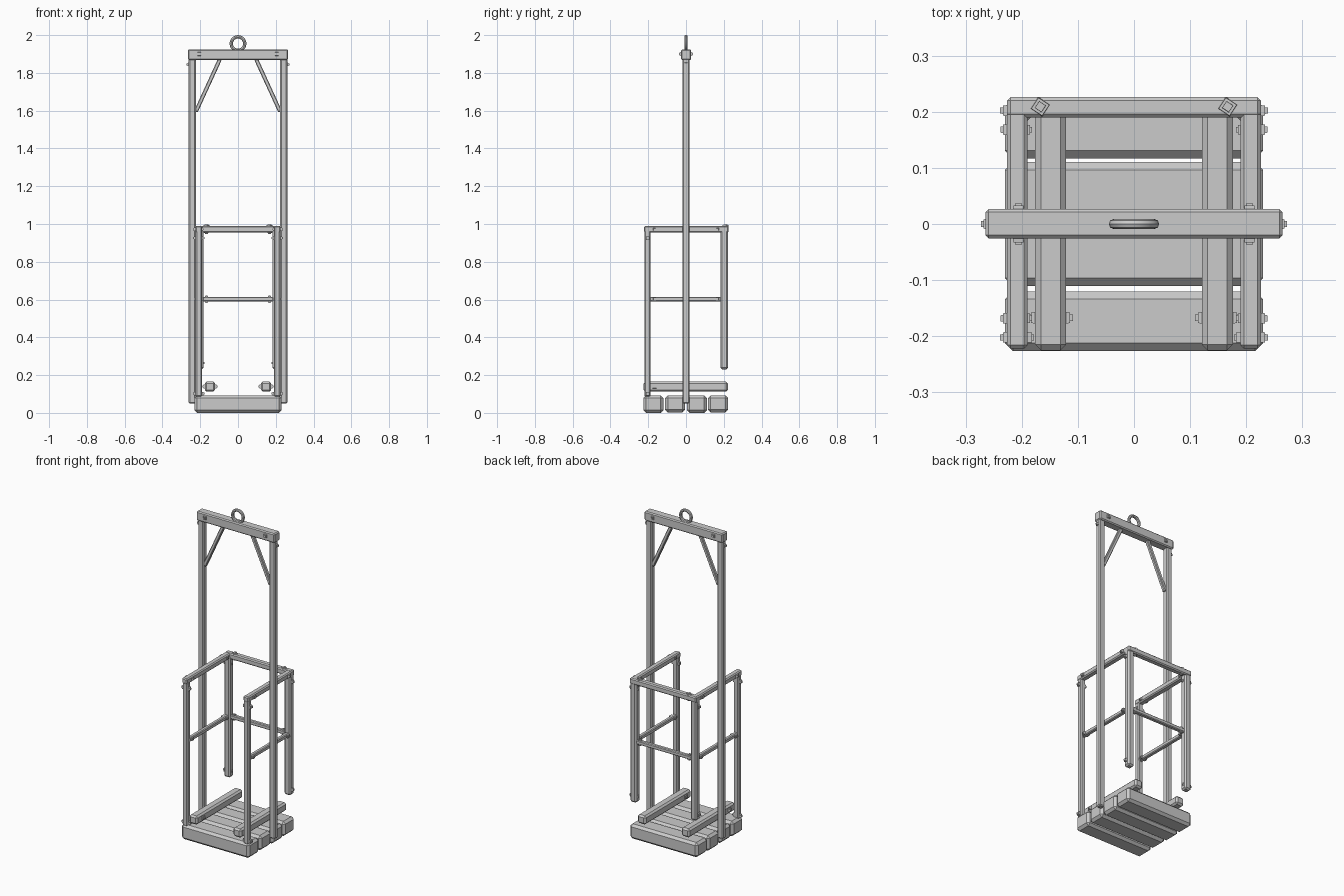
import bpy, bmesh
from mathutils import Vector, Matrix

if "Cube" in bpy.data.objects:
    bpy.data.objects.remove(bpy.data.objects["Cube"])


def finish(bm, name):
    bmesh.ops.recalc_face_normals(bm, faces=bm.faces)
    me = bpy.data.meshes.new(name)
    bm.to_mesh(me)
    bm.free()
    ob = bpy.data.objects.new(name, me)
    bpy.context.collection.objects.link(ob)
    return ob


def timber(name, lo, hi, chamfer=0.006):
    """Chamfered square timber between two corners."""
    lo, hi = Vector(lo), Vector(hi)
    lo, hi = Vector(map(min, lo, hi)), Vector(map(max, lo, hi))
    bm = bmesh.new()
    bmesh.ops.create_cube(bm, size=1)
    for v in bm.verts:
        v.co = Vector(a * b for a, b in zip(v.co, hi - lo)) + (lo + hi) / 2
    bmesh.ops.bevel(bm, geom=bm.edges[:], offset=chamfer, segments=1,
                    affect='EDGES', profile=0.5)
    return finish(bm, name)


def strut(name, a, b, w):
    """Chamfered bar running from a to b."""
    a, b = Vector(a), Vector(b)
    ob = timber(name, (-w / 2, -w / 2, 0), (w / 2, w / 2, (b - a).length), w * 0.18)
    ob.data.transform(Matrix.Translation(a) @ (b - a).to_track_quat('Z', 'Y').to_matrix().to_4x4())
    return ob


def bolt(name, pos, direction, r=0.014, h=0.011, turn=0.785):
    """Four-sided bolt head rising from pos along direction."""
    bm = bmesh.new()
    for rad, lo, hi in ((r, -0.003, h * 0.6), (r * 0.6, 0, h)):
        bmesh.ops.create_cone(bm, cap_ends=True, segments=4, radius1=rad, radius2=rad * 0.9,
                              depth=hi - lo, matrix=Matrix.Translation((0, 0, (lo + hi) / 2))
                              @ Matrix.Rotation(turn, 4, 'Z'))
    ob = finish(bm, name)
    rot = Vector(direction).to_track_quat('Z', 'Y').to_matrix().to_4x4()
    ob.data.transform(Matrix.Translation(pos) @ rot)
    return ob


# Floor planks
for i, y in enumerate((-0.173, -0.0575, 0.0575, 0.170)):
    timber(f"floor_plank_{i + 1}", (-0.23, y - 0.053, 0.003 * (i % 2)), (0.23, y + 0.053, 0.093), 0.014)

# Top beam, with bolts on both faces
timber("top_beam", (-0.265, -0.026, 1.868), (0.265, 0.027, 1.925), 0.006)

# Hanging ring
bpy.ops.mesh.primitive_torus_add(major_segments=20, minor_segments=8, major_radius=0.036,
                                 minor_radius=0.009, location=(0, 0, 1.955),
                                 rotation=(1.5708, 0, 0))
bpy.context.object.name = "hanging_ring"
bpy.ops.object.shade_smooth_by_angle()

for s, side in ((-1, "left"), (1, "right")):
    # Tall hanger posts and diagonal braces
    timber(f"hanger_post_{side}", (s * 0.223, -0.018, 0.05), (s * 0.261, 0.018, 1.88))
    strut(f"brace_{side}", (s * 0.223, 0, 1.595), (s * 0.096, 0, 1.872), 0.021)
    bolt(f"brace_bolt_low_{side}", (s * 0.223, 0, 1.605), (-s, 0, 0), 0.014)
    bolt(f"brace_bolt_top_{side}", (s * 0.1, 0, 1.868), (0, 0, -1), 0.014)
    bolt(f"hanger_bolt_{side}", (s * 0.261, 0, 1.845), (s, 0, 0), 0.013, 0.012)
    for f in (-1, 1):
        bolt(f"beam_bolt_{side}", (s * 0.206, f * 0.0265, 1.9), (0, f, 0), 0.014, 0.011)

    # Runners resting above the floor
    timber(f"floor_runner_{side}", (s * 0.121, -0.225, 0.112), (s * 0.176, 0.222, 0.165), 0.01)
    for f, x in ((-1, 0.121), (1, 0.176)):
        bolt(f"runner_bolt_{side}", (s * x, -0.167, 0.14), (s * f, 0, 0), 0.015, 0.012)

    # Cage corner posts: front ones reach the floor, rear ones stop short
    timber(f"front_post_{side}", (s * 0.19, -0.221, 0.085), (s * 0.224, -0.187, 0.965))
    timber(f"rear_post_{side}", (s * 0.183, 0.182, 0.23), (s * 0.226, 0.223, 0.975), 0.009)
    for y, zs in ((-0.202, (0.102, 0.925)), (0.202, (0.265, 0.925))):
        for z in zs:
            bolt(f"post_bolt_outer_{side}", (s * 0.225, y, z), (s, 0, 0), 0.014, 0.014)
            bolt(f"post_bolt_inner_{side}", (s * 0.188, y, z), (-s, 0, 0), 0.014, 0.01)

    # Side rails, upper and middle
    timber(f"side_top_rail_{side}", (s * 0.19, -0.222, 0.955), (s * 0.226, 0.222, 0.989))
    strut(f"side_mid_rail_{side}", (s * 0.206, -0.195, 0.602), (s * 0.206, 0.195, 0.602), 0.024)
    for y in (-0.168, 0.168):
        for z, x0, x1 in ((0.972, 0.191, 0.226), (0.602, 0.194, 0.218)):
            bolt(f"rail_bolt_outer_{side}", (s * x1, y, z), (s, 0, 0), 0.014, 0.012)
            bolt(f"rail_bolt_inner_{side}", (s * x0, y, z), (-s, 0, 0), 0.013, 0.009)

    # Bolts of the back rails
    bolt(f"back_top_bolt_{side}", (s * 0.167, 0.209, 0.989), (0, 0, 1), 0.018, 0.008, 0.2)
    bolt(f"back_under_bolt_{side}", (s * 0.167, 0.209, 0.956), (0, 0, -1), 0.013, 0.008, 0.2)
    for f in (-1, 1):
        bolt(f"back_mid_bolt_{side}", (s * 0.167, 0.203, 0.602 + f * 0.012), (0, 0, f), 0.013, 0.008)

# Back rails
timber("back_top_rail", (-0.226, 0.19, 0.955), (0.226, 0.226, 0.99))
strut("back_mid_rail", (-0.195, 0.203, 0.602), (0.195, 0.203, 0.602), 0.024)
